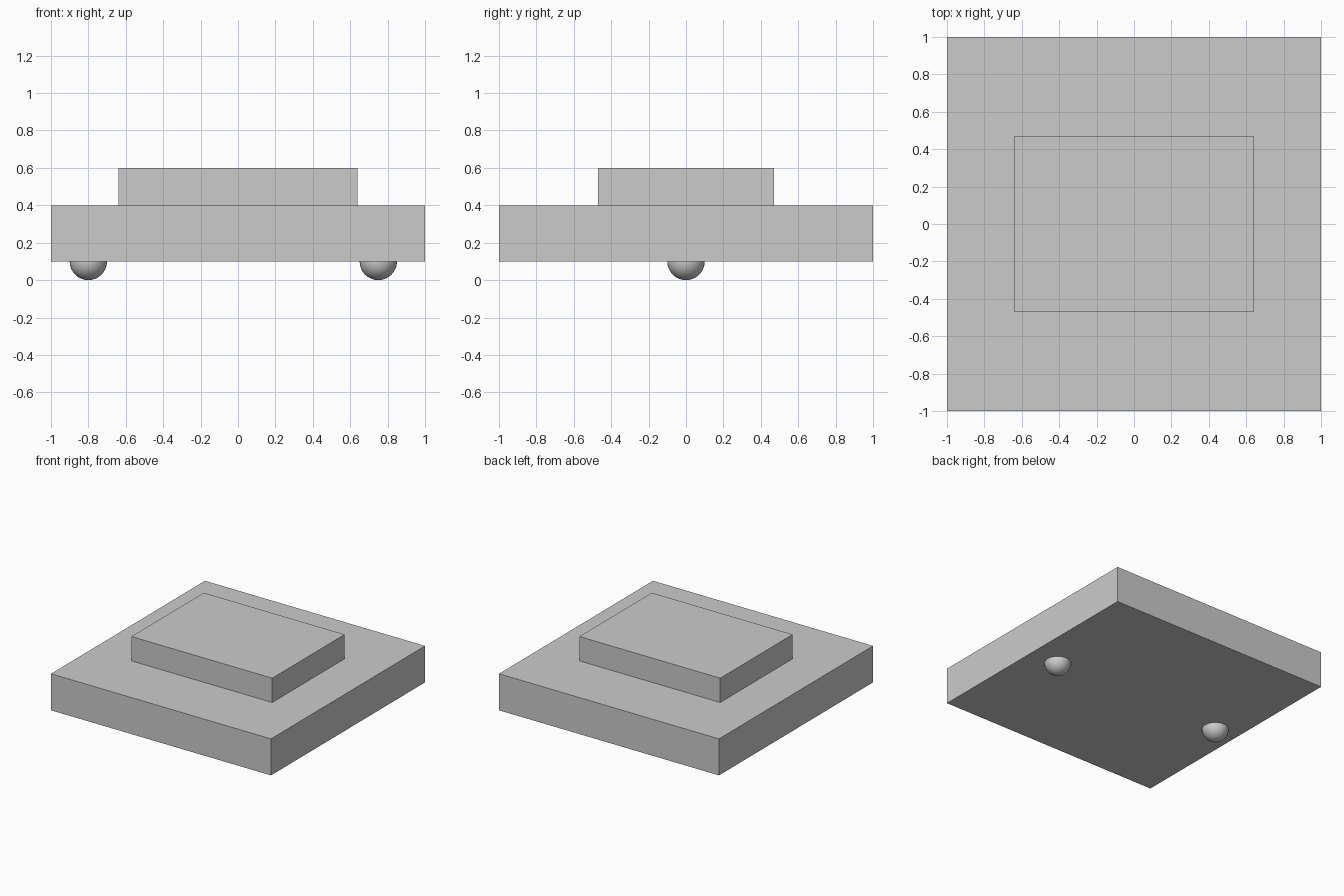
import bpy

cube = bpy.data.objects.get("Cube")
if cube:
    bpy.data.objects.remove(cube, do_unlink=True)

# Single grey finish
grey = bpy.data.materials.new("plain_grey")
grey.use_nodes = True
colour = (0.6, 0.6, 0.6, 1)
grey.diffuse_color = colour
grey.node_tree.nodes["Principled BSDF"].inputs["Base Color"].default_value = colour


def box(name, size, bottom):
    """Centred box standing at the given height."""
    bpy.ops.mesh.primitive_cube_add(size=1, location=(0, 0, bottom + size[2] / 2))
    obj = bpy.context.object
    obj.name = name
    obj.scale = size
    bpy.ops.object.transform_apply(location=False, rotation=False, scale=True)
    obj.data.materials.append(grey)


def ball(name, x):
    """Smooth ball half sunk into the underside of the base."""
    bpy.ops.mesh.primitive_uv_sphere_add(segments=32, ring_count=16, radius=0.1,
                                         location=(x, 0, 0.1))
    obj = bpy.context.object
    obj.name = name
    obj.data.materials.append(grey)
    bpy.ops.object.shade_smooth()


# Slab and raised block
box("base_slab", (2, 2, 0.3), 0.1)
box("raised_block", (1.28, 0.94, 0.2), 0.4)

# Ball feet
ball("right_ball_foot", -0.8)
ball("left_ball_foot", 0.75)
